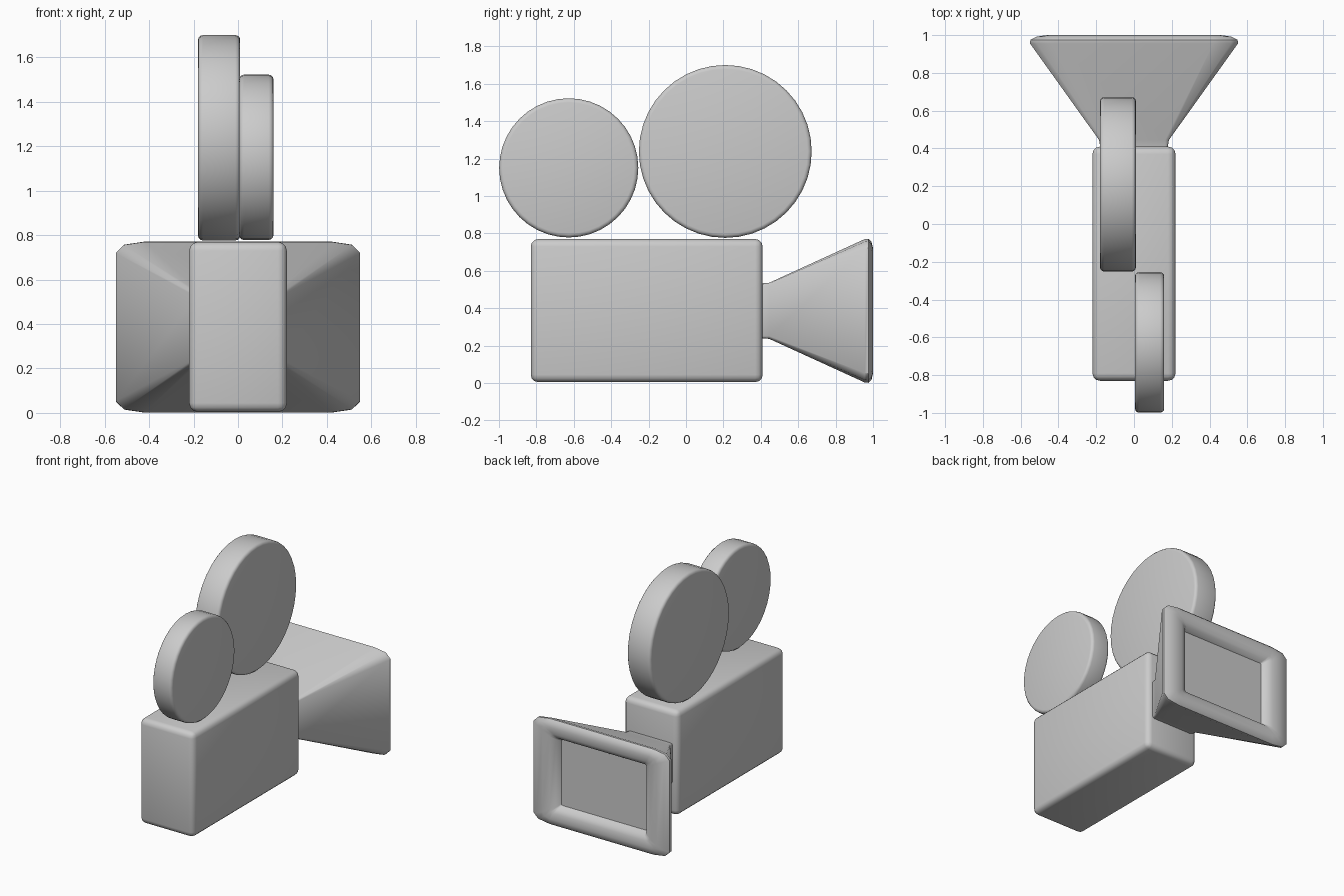
import bpy, bmesh
from math import pi, radians

if "Cube" in bpy.data.objects:
    bpy.data.objects.remove(bpy.data.objects["Cube"])


def finish(obj, name, bevel=0.0, segments=3):
    obj.name = name
    bpy.ops.object.select_all(action='DESELECT')
    obj.select_set(True)
    bpy.context.view_layer.objects.active = obj
    bpy.ops.object.transform_apply(location=False, rotation=True, scale=True)
    if bevel:
        mod = obj.modifiers.new("soft_edges", 'BEVEL')
        mod.width = bevel
        mod.segments = segments
        mod.limit_method = 'ANGLE'
        mod.angle_limit = radians(40)
        bpy.ops.object.modifier_apply(modifier=mod.name)
    bpy.ops.object.shade_smooth_by_angle(angle=radians(40))


def reel(name, x0, x1, y, z, radius):
    bpy.ops.mesh.primitive_cylinder_add(
        vertices=40, radius=radius, depth=x1 - x0,
        location=((x0 + x1) / 2, y, z), rotation=(0, pi / 2, 0))
    finish(bpy.context.object, name, 0.022)


# Camera body: rounded box
bpy.ops.mesh.primitive_cube_add(size=1, location=(0, -0.21, 0.387))
bpy.context.object.scale = (0.44, 1.24, 0.765)
finish(bpy.context.object, "camera_body", 0.04)

# Film reels, side by side and offset
reel("large_reel", -0.18, 0.01, 0.21, 1.238, 0.462)
reel("small_reel", 0.005, 0.16, -0.627, 1.15, 0.372)


# Lens hood: rounded rectangles lofted along y, ending in a recessed panel
def ring(y, hx, hz, cx, cz):
    corner = [(hx, hz - cz), (hx - 0.28 * cx, hz - 0.28 * cz), (hx - cx, hz)]
    pts = list(corner)
    pts += [(-x, z) for x, z in reversed(corner)]
    pts += [(-x, -z) for x, z in corner]
    pts += [(x, -z) for x, z in reversed(corner)]
    return [(x, y, z + 0.386) for x, z in pts]


sections = [
    (0.39, 0.175, 0.145, 0.02, 0.015),
    (0.445, 0.185, 0.15, 0.02, 0.015),
    (0.955, 0.55, 0.383, 0.13, 0.05),
    (0.975, 0.549, 0.385, 0.13, 0.05),
    (0.992, 0.515, 0.368, 0.10, 0.045),
    (1.0, 0.46, 0.335, 0.06, 0.035),
    (0.995, 0.405, 0.29, 0.03, 0.025),
    (0.98, 0.365, 0.26, 0.015, 0.012),
    (0.945, 0.345, 0.24, 0.01, 0.01),
]
bm = bmesh.new()
loops = [[bm.verts.new(p) for p in ring(*s)] for s in sections]
for a, b in zip(loops, loops[1:]):
    for i in range(len(a)):
        j = (i + 1) % len(a)
        bm.faces.new((a[i], a[j], b[j], b[i]))
bm.faces.new(loops[0])
bm.faces.new(loops[-1])
bmesh.ops.recalc_face_normals(bm, faces=bm.faces)
mesh = bpy.data.meshes.new("lens_hood")
bm.to_mesh(mesh)
bm.free()
hood = bpy.data.objects.new("lens_hood", mesh)
bpy.context.collection.objects.link(hood)
finish(hood, "lens_hood")
